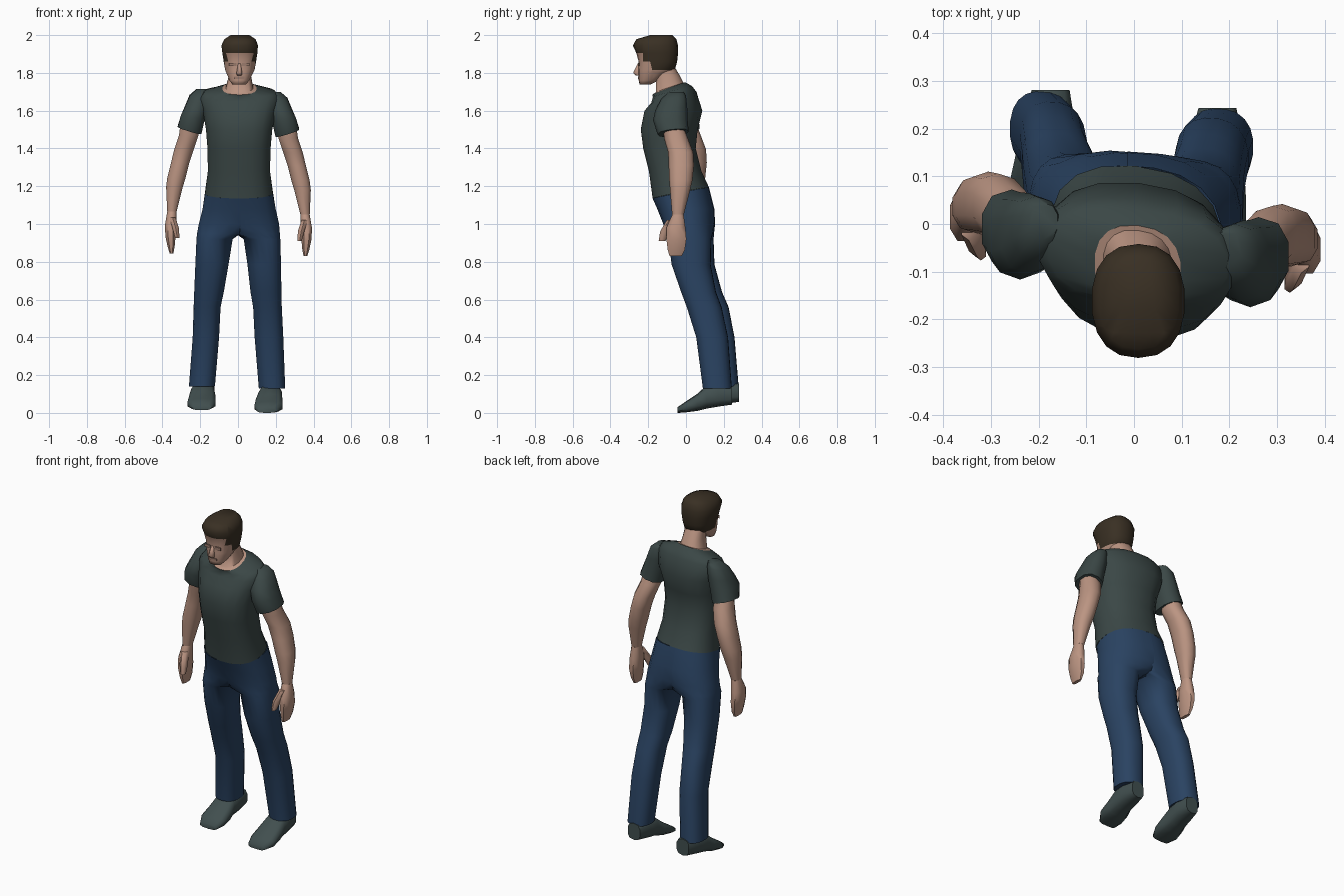
import bpy, bmesh, math
from mathutils import Vector


def material(name, rgb):
    m = bpy.data.materials.new(name)
    m.diffuse_color = (*rgb, 1)
    return m


SHIRT = material("dark green cloth", (.043, .063, .061))
DENIM = material("blue denim", (.023, .056, .122))
SKIN = material("skin", (.50, .30, .225))
HAIR = material("brown hair", (.041, .029, .017))
SHOE = material("grey green leather", (.053, .078, .078))
SHADE = material("dark skin", (.32, .195, .15))
OVERLAP = .014   # how far each trouser half reaches past the middle


def loft(name, rings, mat, n=12, power=.85, axis='z', shear=0, angle=60,
         caps=(True, True), side=0):
    """Skin rounded rings (a0, a1, b0, b1, position, tilt_b, tilt_a); side keeps one half of x."""
    bm = bmesh.new()
    loops = []
    k = math.cos(math.pi / n) ** .6
    for a0, a1, b0, b1, pos, *tilt in rings:
        tb, ta = (tilt + [0, 0])[:2]
        loop = []
        for i in range(n):
            w = 2 * math.pi * (i + .5) / n
            c, s = math.cos(w), math.sin(w)
            u = math.copysign(abs(c) ** power, c) / k * (a1 - a0) / 2
            v = math.copysign(abs(s) ** power, s) / k * (b1 - b0) / 2
            a, b = (a0 + a1) / 2 + u, (b0 + b1) / 2 + v + shear * u
            if side and a * side < -OVERLAP:
                a = -OVERLAP * side
            loop.append(bm.verts.new((a, b, pos + tb * v + ta * u) if axis == 'z' else (a, pos, b)))
        loops.append(loop)
    for p, q in zip(loops, loops[1:]):
        for i in range(n):
            j = (i + 1) % n
            quad = (p[i], p[j], q[j], q[i])
            if not (side and all(abs(vert.co.x + OVERLAP * side) < 1e-6 for vert in quad)):
                bm.faces.new(quad)
    if caps[0]:
        bm.faces.new(loops[0])
    if caps[1]:
        bm.faces.new(loops[-1])
    bmesh.ops.delete(bm, geom=[v for v in bm.verts if not v.link_faces], context='VERTS')
    bmesh.ops.recalc_face_normals(bm, faces=bm.faces)
    me = bpy.data.meshes.new(name)
    bm.to_mesh(me)
    bm.free()
    ob = bpy.data.objects.new(name, me)
    bpy.context.collection.objects.link(ob)
    me.materials.append(mat)
    bpy.context.view_layer.objects.active = ob
    ob.select_set(True)
    bpy.ops.object.shade_smooth_by_angle(angle=math.radians(angle))
    ob.select_set(False)
    return ob


def moved(rings, dx=0, dy=0, dz=0):
    """Mirror rings across x = 0, then shift them."""
    out = []
    for a0, a1, b0, b1, pos, *tilt in rings:
        tb, ta = (tilt + [0, 0])[:2]
        out.append((-a1 + dx, -a0 + dx, b0 + dy, b1 + dy, pos + dz, tb, -ta))
    return out


# Shirt body and neck share the collar ring
waist = (-.175, .185, -.175, .12, 1.165, .2)
collar = (-.082, .098, -.178, -.004, 1.717, .38)
loft("shirt_body", [
    waist, (-.16, .17, -.195, .08, 1.28), (-.162, .173, -.225, .05, 1.40),
    (-.17, .182, -.238, .06, 1.50), (-.187, .203, -.218, .085, 1.60),
    (-.203, .218, -.18, .052, 1.67, .25), (-.18, .195, -.172, .03, 1.70, .3), collar],
    SHIRT, 18, shear=-.1, caps=(False, False))
loft("neck", [collar, (-.064, .08, -.158, -.014, 1.722, .34),
              (-.05, .07, -.16, -.03, 1.78), (-.05, .07, -.16, -.06, 1.83)],
     SKIN, 18, shear=-.1, caps=(False, False))

# Trousers: each half runs from the waist into its leg
left_leg = [(-.220, -.028, -.087, .145, .92), (-.226, -.05, -.055, .15, .785),
            (-.232, -.075, -.005, .19, .64), (-.235, -.092, .025, .225, .56),
            (-.24, -.10, .08, .256, .40), (-.26, -.122, .112, .278, .14)]
right_leg = [(.03, .224, -.093, .133, .92), (.05, .228, -.075, .13, .785),
             (.066, .23, -.025, .158, .64), (.080, .232, .005, .188, .56),
             (.088, .24, .055, .222, .40), (.11, .25, .09, .242, .13)]
loft("left_trousers", [waist, (-.188, .198, -.15, .148, 1.08), (-.208, .19, -.117, .152, 1.0),
                       (-.217, .08, -.10, .147, .95)] + left_leg,
     DENIM, 20, shear=-.06, caps=(False, True), side=-1)
loft("right_trousers", [waist, (-.188, .20, -.15, .148, 1.08), (-.19, .218, -.118, .150, 1.0),
                        (-.08, .222, -.104, .142, .95)] + right_leg,
     DENIM, 20, shear=-.06, caps=(False, True), side=1)

# Gusset closing the trousers between the legs
loft("trouser_gusset", [(-.06, .06, -.097, .125, 1.0), (-.055, .055, -.075, .115, .955),
                        (-.04, .04, -.05, .09, .938)], DENIM, 12, caps=(False, True))

# Shoes, skinned from heel to toe
shoe = [(.135, .215, .045, .14, .243), (.115, .23, .035, .15, .17), (.11, .232, .025, .145, .11),
        (.095, .235, .012, .10, .06), (.088, .235, .004, .06, .0), (.10, .205, .0, .03, -.045)]
loft("right_shoe", shoe, SHOE, 10, .7, 'y')
loft("left_shoe", [(-a1 - .008 * i, -a0 - .008 * i, z0 + .015, z1 + .015, y + .038)
                   for i, (a0, a1, z0, z1, y) in enumerate(shoe)], SHOE, 10, .7, 'y')

# Sleeves, arms, hands and thumbs
arm_parts = {
    "sleeve": (SHIRT, 10, [(.165, .225, -.09, -.015, 1.70), (.16, .262, -.13, -.002, 1.67, .15, -.1),
                           (.165, .285, -.16, .004, 1.61, .1), (.18, .308, -.172, .006, 1.55, 0, .15),
                           (.198, .325, -.148, .012, 1.482, .1, .3)]),
    "arm": (SKIN, 10, [(.215, .308, -.12, -.02, 1.53), (.213, .318, -.115, .008, 1.455),
                       (.238, .343, -.093, .036, 1.38), (.262, .36, -.09, .04, 1.31),
                       (.282, .38, -.087, .032, 1.23), (.297, .386, -.083, .02, 1.18),
                       (.33, .38, -.073, -.012, 1.05)]),
    "hand": (SKIN, 8, [(.33, .38, -.073, -.012, 1.05), (.33, .392, -.105, -.002, .98),
                       (.335, .39, -.105, .003, .92), (.34, .378, -.098, -.005, .865),
                       (.347, .367, -.088, -.022, .83)]),
    "thumb": (SKIN, 6, [(.335, .368, -.10, -.05, 1.02), (.316, .352, -.135, -.085, .96),
                        (.315, .338, -.143, -.11, .91)]),
}
for part, (mat, n, rings) in arm_parts.items():
    caps = (part in ("sleeve", "thumb"), part != "arm")
    loft("right_" + part, rings, mat, n, caps=caps)
    loft("left_" + part, moved(rings, .005, .058 if part == "sleeve" else .068, .015),
         mat, n, caps=caps)

# Head with the hair coloured by height and depth
head = loft("head", [
    (-.03, .042, -.245, -.19, 1.738), (-.045, .06, -.25, -.145, 1.76),
    (-.062, .08, -.252, -.09, 1.80), (-.068, .088, -.252, -.06, 1.815),
    (-.076, .096, -.25, -.048, 1.86), (-.083, .103, -.262, -.043, 1.905),
    (-.088, .106, -.28, -.043, 1.945), (-.073, .094, -.262, -.052, 1.978),
    (-.04, .06, -.19, -.072, 2.0)], SKIN, 18, .85, angle=80)
head.data.materials.append(HAIR)
bm = bmesh.new()
bm.from_mesh(head.data)
for co, no in (((0, -.18, 1.82), (0, 1, .25)), ((0, -.228, 1.82), (0, 1, 0))):
    bmesh.ops.bisect_plane(bm, geom=bm.verts[:] + bm.edges[:] + bm.faces[:],
                           plane_co=Vector(co), plane_no=Vector(no))
for f in bm.faces:
    c = f.calc_center_median()
    nape = c.z > 1.815 and c.y + .25 * (c.z - 1.82) > -.18
    temple = c.z > 1.86 and c.y > -.228
    f.material_index = int(c.z > 1.905 or nape or temple)
bm.to_mesh(head.data)
bm.free()

# Face details
loft("nose", [(.0, .014, -.256, -.24, 1.85), (-.008, .022, -.28, -.24, 1.80),
              (-.006, .02, -.266, -.24, 1.787)], SKIN, 8, angle=80)
for name, x in (("left_eye", -.027), ("right_eye", .041)):
    loft(name, [(x - .02, x + .02, -.254, -.246, z) for z in (1.836, 1.852)], SHADE, 8)
loft("mouth", [(-.022, .036, -.255, -.247, z) for z in (1.768, 1.78)], SHADE, 8)
